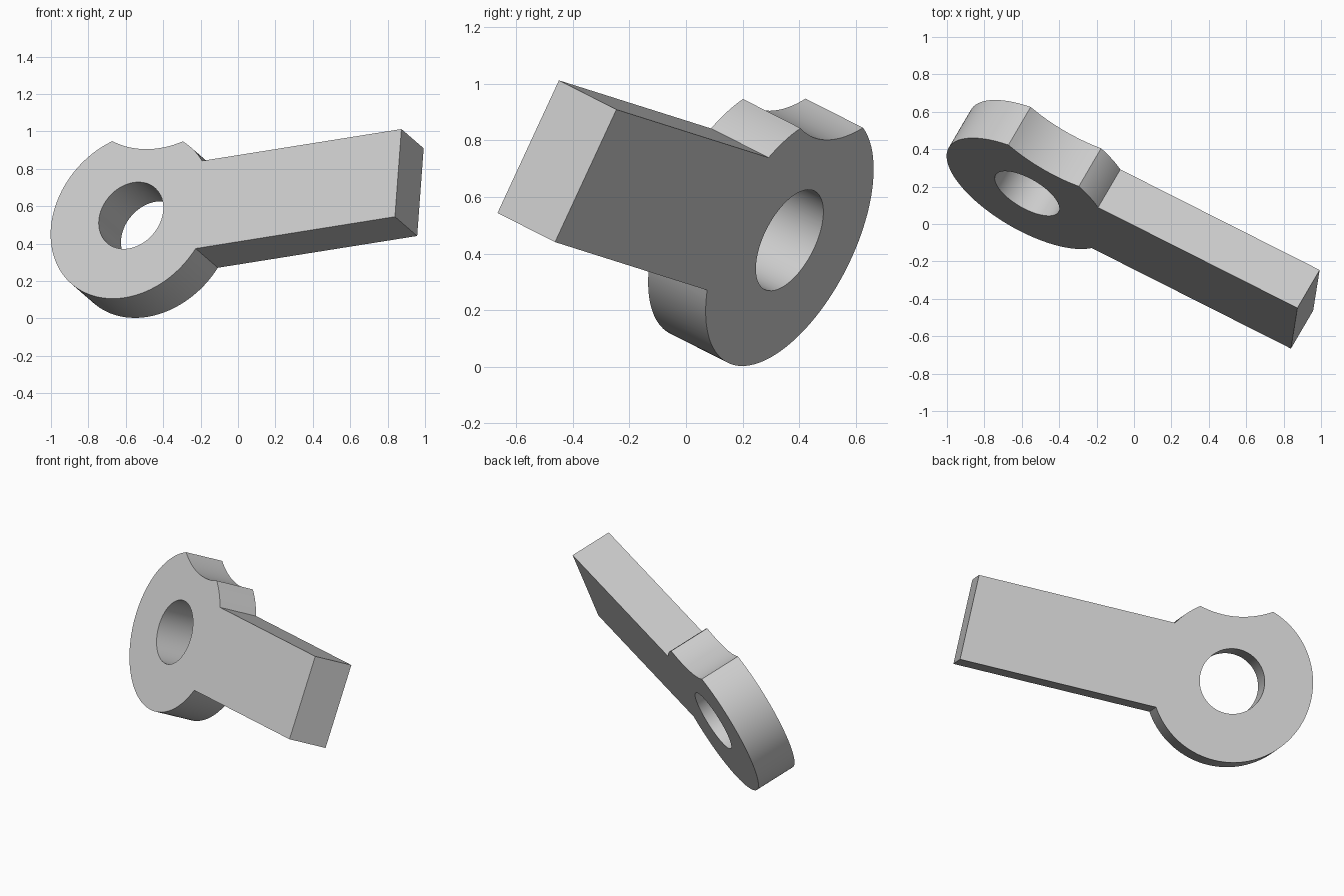
import bpy
import bmesh
from math import atan2, cos, sin, pi, sqrt, radians
from mathutils import Matrix, Vector

cube = bpy.data.objects.get("Cube")
if cube:
    bpy.data.objects.remove(cube, do_unlink=True)

HEAD_R, HOLE_R = 0.485, 0.195
ARM_HALF, ARM_END = 0.2588, 1.616
THICK = 0.257


def arc(center, radius, start, end, steps):
    """Points along an arc, both ends included."""
    return [Vector((center[0] + radius * cos(start + (end - start) * i / steps),
                    center[1] + radius * sin(start + (end - start) * i / steps), 0))
            for i in range(steps + 1)]


# Angles around the head where the arm joins and where the notch is cut
join = atan2(ARM_HALF, sqrt(HEAD_R ** 2 - ARM_HALF ** 2))
notch_right, notch_left = radians(54.2), radians(107.7)

# Shallow round notch in the rim, bulging towards the hole
middle = (notch_right + notch_left) / 2
half_chord = HEAD_R * sin((notch_left - notch_right) / 2)
NOTCH_R = 0.54
reach = HEAD_R * cos((notch_left - notch_right) / 2) + sqrt(NOTCH_R ** 2 - half_chord ** 2)
notch_center = (reach * cos(middle), reach * sin(middle))
spread = atan2(half_chord, sqrt(NOTCH_R ** 2 - half_chord ** 2))
notch = arc(notch_center, NOTCH_R, middle + pi + spread, middle + pi - spread, 16)

# Outline: arm end, head rim, notch, head rim
outline = [Vector((ARM_END, -ARM_HALF, 0)), Vector((ARM_END, ARM_HALF, 0))]
outline += arc((0, 0), HEAD_R, join, notch_right, 8)
outline += notch[1:-1]
outline += arc((0, 0), HEAD_R, notch_left, 2 * pi - join, 72)
hole = arc((0, 0), HOLE_R, 0, 2 * pi, 64)[:-1]

# Fill the profile around the hole and give it thickness
bm = bmesh.new()
edges = []
for loop in (outline, hole):
    verts = [bm.verts.new(p) for p in loop]
    edges += [bm.edges.new((a, b)) for a, b in zip(verts, verts[1:] + verts[:1])]
bmesh.ops.triangle_fill(bm, edges=edges, use_beauty=True, normal=(0, 0, 1))
back = bmesh.ops.extrude_face_region(bm, geom=bm.faces[:])["geom"]
bmesh.ops.translate(bm, verts=[g for g in back if isinstance(g, bmesh.types.BMVert)],
                    vec=(0, 0, -THICK))
bmesh.ops.recalc_face_normals(bm, faces=bm.faces[:])
mesh = bpy.data.meshes.new("lever_arm")
bm.to_mesh(mesh)
bm.free()

lever = bpy.data.objects.new("lever_arm", mesh)
bpy.context.collection.objects.link(lever)

# Tilted placement: arm direction, width direction, face normal
along = Vector((0.884, -0.446, 0.141)).normalized()
normal = Vector((-0.466, -0.789, 0.400))
normal = (normal - along * normal.dot(along)).normalized()
across = normal.cross(along)
frame = Matrix((along, across, normal)).transposed().to_4x4()
lever.matrix_world = Matrix.Translation((-0.572, 0.163, 0.55)) @ frame

# Plain grey metal
grey = bpy.data.materials.new("light_grey")
grey.use_nodes = True
color = (0.6, 0.6, 0.6, 1)
grey.diffuse_color = color
grey.node_tree.nodes["Principled BSDF"].inputs["Base Color"].default_value = color
mesh.materials.append(grey)

# Smooth round walls, sharp corners
bpy.ops.object.select_all(action="DESELECT")
lever.select_set(True)
bpy.context.view_layer.objects.active = lever
bpy.ops.object.shade_smooth_by_angle(angle=radians(20))
